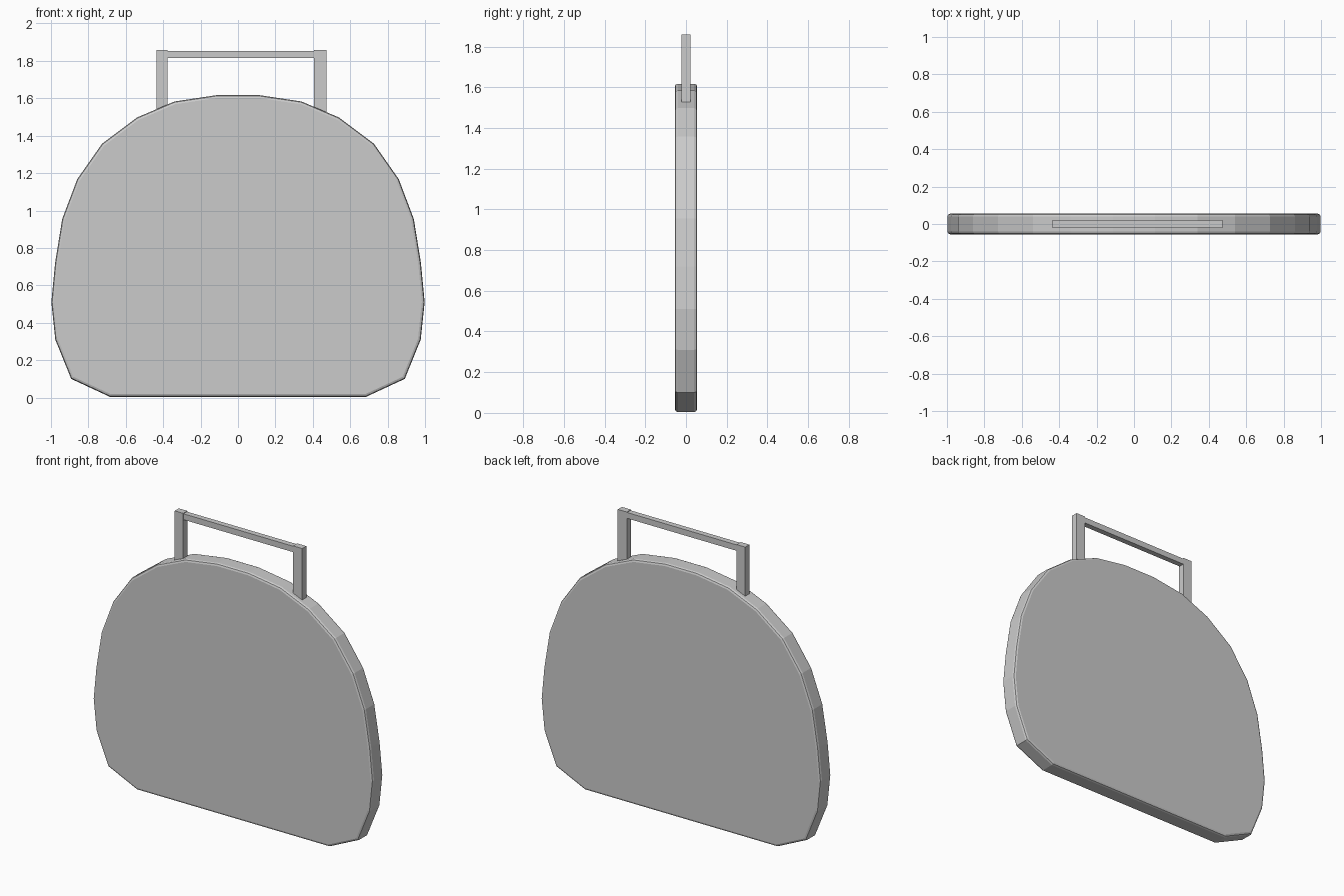
import bpy, bmesh

if "Cube" in bpy.data.objects:
    bpy.data.objects.remove(bpy.data.objects["Cube"])

def add_object(name, bm):
    bmesh.ops.recalc_face_normals(bm, faces=bm.faces)
    mesh = bpy.data.meshes.new(name)
    bm.to_mesh(mesh)
    bm.free()
    obj = bpy.data.objects.new(name, mesh)
    bpy.context.collection.objects.link(obj)
    return obj

def box(name, x0, x1, half_y, z0, z1):
    bm = bmesh.new()
    bmesh.ops.create_cube(bm, size=1)
    for v in bm.verts:
        v.co.x = x1 if v.co.x > 0 else x0
        v.co.y = half_y if v.co.y > 0 else -half_y
        v.co.z = z1 if v.co.z > 0 else z0
    return add_object(name, bm)

# Slab body: right half of the outline, mirrored, then extruded through the depth
half = [(0.685, 0.004), (0.892, 0.1), (0.977, 0.31), (0.998, 0.51),
        (0.978, 0.72), (0.94, 0.955), (0.86, 1.167), (0.727, 1.357),
        (0.541, 1.497), (0.34, 1.583), (0.113, 1.617)]
outline = half + [(-x, z) for x, z in reversed(half)]
DEPTH = 0.055
bm = bmesh.new()
front = bm.faces.new([bm.verts.new((x, -DEPTH, z)) for x, z in outline])
ext = bmesh.ops.extrude_face_region(bm, geom=[front], use_keep_orig=True)
back_verts = [g for g in ext["geom"] if isinstance(g, bmesh.types.BMVert)]
bmesh.ops.translate(bm, verts=back_verts, vec=(0, 2 * DEPTH, 0))

# Soften only the rims of the front and back faces
bmesh.ops.recalc_face_normals(bm, faces=bm.faces)
rims = [e for e in bm.edges if abs(e.verts[0].co.y - e.verts[1].co.y) < 1e-5]
bmesh.ops.bevel(bm, geom=rims, offset=0.015, segments=2, profile=0.5,
                affect='EDGES')
add_object("body", bm)

# Carrying handle: two posts sunk into the rim and a thinner crossbar
box("handle_post_left", -0.437, -0.376, 0.021, 1.525, 1.858)
box("handle_post_right", 0.407, 0.472, 0.021, 1.525, 1.858)
box("handle_bar", -0.38, 0.41, 0.018, 1.816, 1.854)
